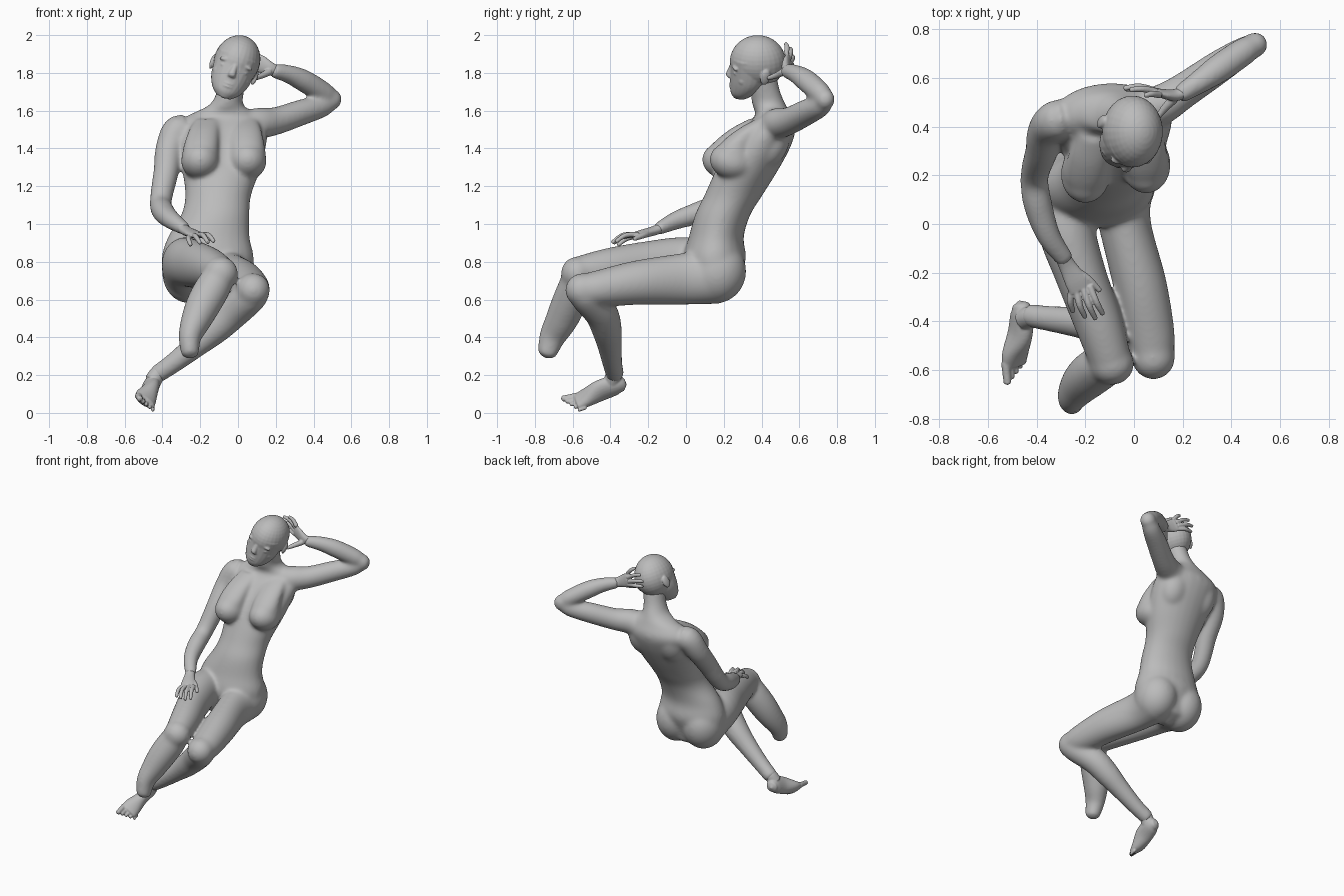
import bpy, bmesh, math
from mathutils import Vector, Matrix

if "Cube" in bpy.data.objects:
    bpy.data.objects.remove(bpy.data.objects["Cube"])

grey = bpy.data.materials.new("clay grey")
grey.use_nodes = True
grey.diffuse_color = (0.5, 0.5, 0.5, 1)
grey.node_tree.nodes["Principled BSDF"].inputs["Base Color"].default_value = (0.5, 0.5, 0.5, 1)


def catmull(p, i, t):
    a, b, c, d = (p[max(0, min(len(p) - 1, i + k))] for k in (-1, 0, 1, 2))
    return [0.5 * (2 * q + (r - o) * t + (2 * o - 5 * q + 4 * r - s) * t * t + (3 * q - o - 3 * r + s) * t ** 3)
            for o, q, r, s in zip(a, b, c, d)]


def loft(bm, pts, ref=(1, 0, 0), level=False, segs=24, steps=5):
    """Smooth tube through (x, y, z, radius_a[, radius_b]); radius_a lies along ref."""
    pts = [p if len(p) == 5 else (*p, p[3]) for p in pts]
    path = [catmull(pts, i, k / steps) for i in range(len(pts) - 1) for k in range(steps)] + [list(pts[-1])]
    rings = []
    for i, p in enumerate(path):
        lo, hi = path[max(0, i - 1)], path[min(len(path) - 1, i + 1)]
        t = Vector((0, 0, 1)) if level else (Vector(hi[:3]) - Vector(lo[:3])).normalized()
        a = Vector(ref)
        a = (a - t * a.dot(t)).normalized()
        b = t.cross(a)
        c = Vector(p[:3])
        rings.append([bm.verts.new(c + a * p[3] * math.cos(w) + b * p[4] * math.sin(w))
                      for w in (2 * math.pi * k / segs for k in range(segs))])
        if i in (0, len(path) - 1):
            pole = bm.verts.new(c + t * min(p[3], p[4]) * (-0.5 if i == 0 else 0.5))
            for k in range(segs):
                bm.faces.new((rings[-1][k], rings[-1][(k + 1) % segs], pole))
    for r, s in zip(rings, rings[1:]):
        for k in range(segs):
            n = (k + 1) % segs
            bm.faces.new((r[k], r[n], s[n], s[k]))


def ball(bm, centre, radii, rot=(0, 0, 0)):
    m = Matrix.Translation(centre)
    for angle, axis in zip(rot, "XYZ"):
        m = m @ Matrix.Rotation(math.radians(angle), 4, axis)
    bmesh.ops.create_uvsphere(bm, u_segments=28, v_segments=18, radius=1, matrix=m @ Matrix.Diagonal((*radii, 1)))


def finish(bm, name, voxel, rounds):
    """Fuse the overlapping volumes of one part into a single smooth skin."""
    bmesh.ops.recalc_face_normals(bm, faces=bm.faces)
    mesh = bpy.data.meshes.new(name)
    bm.to_mesh(mesh)
    bm.free()
    mesh.materials.append(grey)
    for f in mesh.polygons:
        f.use_smooth = True
    ob = bpy.data.objects.new(name, mesh)
    bpy.context.collection.objects.link(ob)
    rm = ob.modifiers.new("Fuse", 'REMESH')
    rm.mode = 'VOXEL'
    rm.voxel_size = voxel
    rm.use_smooth_shade = True
    sm = ob.modifiers.new("Soften", 'SMOOTH')
    sm.factor = 0.5
    sm.iterations = rounds


# Torso and neck
bm = bmesh.new()
loft(bm, [(-.15, .16, .63, .13, .10), (-.16, .15, .72, .225, .135), (-.16, .152, .82, .245, .166),
          (-.155, .16, .93, .217, .146), (-.12, .195, 1.05, .181, .147), (-.105, .25, 1.15, .175, .154),
          (-.09, .32, 1.28, .205, .165), (-.085, .385, 1.4, .232, .165), (-.09, .44, 1.5, .245, .14),
          (-.08, .46, 1.575, .18, .094), (-.062, .44, 1.63, .092, .09), (-.04, .42, 1.7, .073, .08),
          (-.02, .4, 1.79, .075, .08)], level=True)
for x, y in ((-.2, .2), (.05, .24)):      # chest
    loft(bm, [(x * .8, y + .18, 1.56, .06, .04), (x * .9, y + .1, 1.5, .08, .07), (x * .97, y + .025, 1.42, .093, .09),
              (x, y + .01, 1.35, .1, .11)], level=True)
    ball(bm, (x, y + .004, 1.333), (.102, .121, .097), (-12, 0, 0))
for x in (-.262, -.05):                   # seat
    ball(bm, (x, .167, .745), (.14, .152, .165), (-12, 0, 0))
for x in (-.2, .03):                      # shoulder blades
    ball(bm, (x, .455, 1.43), (.1, .09, .14), (-20, 0, 0))

# Arms
loft(bm, [(-.2, .45, 1.49, .08), (-.31, .43, 1.498, .084), (-.362, .385, 1.4, .075), (-.38, .3, 1.28, .068),
          (-.409, .195, 1.12, .059), (-.395, .08, 1.065, .06), (-.35, -.05, 1.02, .05),
          (-.28, -.15, .972, .039, .034)], ref=(1, .3, 0))
loft(bm, [(.0, .46, 1.5, .09), (.1, .485, 1.53, .085), (.2, .545, 1.545, .074), (.34, .64, 1.592, .069),
          (.44, .705, 1.622, .06), (.485, .732, 1.645, .05)], ref=(0, 0, 1))
loft(bm, [(.49, .732, 1.67, .048), (.45, .708, 1.697, .058), (.35, .64, 1.757, .06), (.27, .585, 1.793, .05),
          (.185, .53, 1.812, .039)], ref=(0, 0, 1))
ball(bm, (.498, .737, 1.66), (.053, .053, .056))

# Crossed leg, cut off above the ankle
loft(bm, [(-.255, .17, .735, .14, .155), (-.28, .0, .795, .122, .136), (-.222, -.2, .785, .106, .125),
          (-.148, -.4, .765, .1, .11), (-.1, -.55, .745, .088, .09)])
loft(bm, [(-.09, -.57, .74, .08, .08), (-.13, -.585, .67, .094, .091), (-.18, -.62, .58, .093, .093),
          (-.222, -.66, .49, .081, .086), (-.255, -.708, .4, .061, .071), (-.253, -.737, .305, .047, .05)])
ball(bm, (-.092, -.575, .738), (.093, .088, .09))

# Standing leg
loft(bm, [(-.055, .17, .725, .138, .148), (-.038, .0, .71, .108, .138), (.025, -.25, .69, .11, .119),
          (.066, -.45, .66, .102, .099), (.078, -.54, .65, .088, .086)])
loft(bm, [(.09, -.55, .65, .08), (.065, -.525, .615, .088), (-.03, -.45, .53, .089), (-.12, -.42, .445, .081),
          (-.22, -.405, .36, .066), (-.34, -.39, .265, .054), (-.435, -.375, .2, .049)], ref=(0, 1, 0))
ball(bm, (.08, -.548, .65), (.09, .092, .09))
finish(bm, "body", .0085, 36)

# Foot and toes
bm = bmesh.new()
loft(bm, [(-.37, -.385, .245, .042), (-.42, -.38, .212, .043), (-.45, -.39, .17, .046)], ref=(0, 1, 0))
loft(bm, [(-.468, -.33, .15, .034, .034), (-.46, -.37, .147, .043, .055), (-.468, -.45, .12, .043, .062),
          (-.488, -.53, .08, .06, .042), (-.492, -.58, .06, .058, .023)], ref=(.8, .1, -.6))
for i in range(5):
    f = i / 4
    base = Vector((-.528, -.57, .09)).lerp(Vector((-.452, -.53, .028)), f)
    tip = Vector((-.52, -.655, .075)).lerp(Vector((-.45, -.57, .014)), f)
    r = .019 - .008 * f ** .5
    loft(bm, [(*base, r), (*base.lerp(tip, .6), r * .9), (*tip, r * .85)], segs=12)
finish(bm, "left_foot", .0045, 6)

# Head, built upright and then tilted sideways
bm = bmesh.new()
ball(bm, (0, 0, 0), (.122, .148, .142))
loft(bm, [(0, -.03, .03, .114, .113), (0, -.035, -.06, .111, .111), (0, -.05, -.12, .1, .097),
          (0, -.075, -.17, .073, .069), (0, -.09, -.203, .036, .037)], level=True)
loft(bm, [(0, -.13, 0, .013, .012), (0, -.143, -.04, .015, .014), (0, -.153, -.073, .02, .016),
          (0, -.143, -.09, .018, .012)], level=True, segs=16)
for z in (-.125, -.141):                 # lips
    ball(bm, (0, -.133, z), (.034, .018, .0095))
ball(bm, (0, -.112, -.187), (.026, .022, .02))
for s in (-1, 1):
    ball(bm, (s * .05, -.117, -.042), (.026, .014, .011))                   # eye
    ball(bm, (s * .05, -.115, -.008), (.042, .02, .014), (0, s * 8, 0))     # brow
    ball(bm, (s * .062, -.078, -.08), (.04, .032, .036))                    # cheek
    ball(bm, (s * .014, -.14, -.08), (.012, .012, .01))                     # nostril
    ball(bm, (s * .119, .04, -.045), (.013, .027, .043), (-12, 0, s * 14))  # ear
bm.transform(Matrix.Translation((-.006, .38, 1.86)) @ Matrix.Rotation(math.radians(21), 4, 'Y'))
finish(bm, "head", .005, 4)


def hand(name, palm, ref, fingers, thumb):
    """Palm loft plus fingers given as (knuckle, bend, tip) points."""
    bm = bmesh.new()
    loft(bm, palm, ref=ref)
    for f in fingers:
        loft(bm, [(*p, r) for p, r in zip(f, (.0145, .0135, .0105))], ref=ref, segs=12)
    loft(bm, [(*p, r) for p, r in zip(thumb, (.02, .016, .011))], ref=ref, segs=12)
    finish(bm, name, .0045, 2)


# Hand resting on the thigh
hand("right_hand", [(-.305, -.112, .99, .03, .027), (-.275, -.17, .964, .035, .025),
                    (-.238, -.235, .949, .047, .02), (-.22, -.27, .94, .047, .016)], (1, .5, 0),
     [((-.182, -.255, .943), (-.155, -.32, .94), (-.128, -.37, .907)),
      ((-.207, -.27, .943), (-.185, -.335, .94), (-.158, -.39, .902)),
      ((-.235, -.28, .94), (-.223, -.335, .933), (-.2, -.383, .898)),
      ((-.258, -.28, .933), (-.262, -.32, .92), (-.25, -.36, .888))],
     ((-.25, -.19, .953), (-.19, -.225, .94), (-.14, -.275, .92)))

# Hand held behind the head
hand("left_hand", [(.215, .548, 1.805, .03, .027), (.17, .53, 1.822, .036, .024),
                   (.12, .535, 1.846, .047, .019), (.09, .545, 1.86, .046, .015)], (.36, -.16, .85),
     [((.105, .53, 1.9), (.075, .535, 1.935), (.045, .528, 1.955)),
      ((.09, .545, 1.88), (.035, .555, 1.915), (-.015, .552, 1.93)),
      ((.08, .55, 1.855), (.02, .565, 1.88), (-.04, .558, 1.892)),
      ((.08, .545, 1.83), (.02, .56, 1.845), (-.035, .553, 1.85))],
     ((.165, .515, 1.805), (.125, .475, 1.785), (.095, .435, 1.772)))
